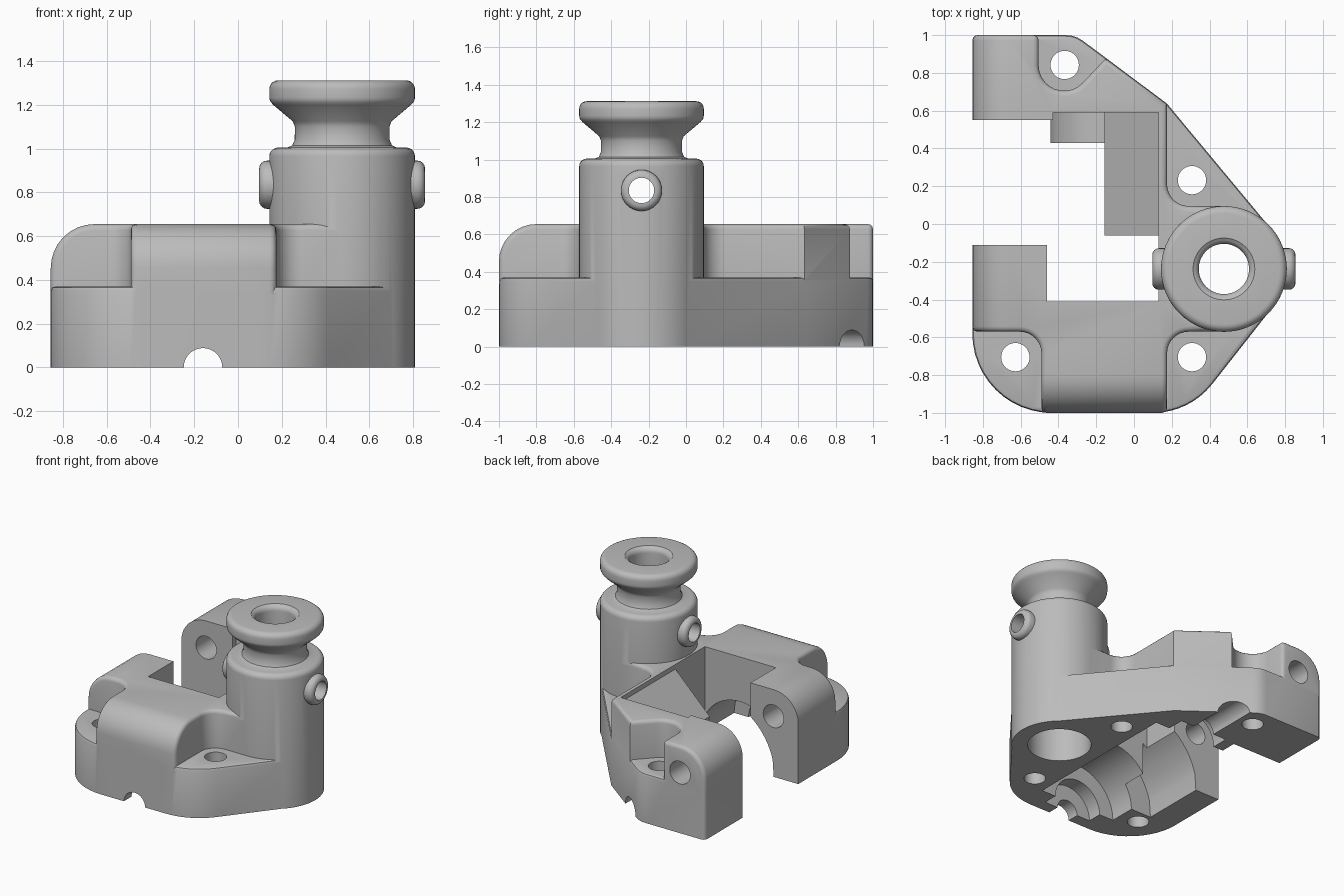
import bpy, bmesh, math
from mathutils import Vector

if "Cube" in bpy.data.objects:
    bpy.data.objects.remove(bpy.data.objects["Cube"])

grey = bpy.data.materials.new("plain grey")
grey.diffuse_color = (0.5, 0.5, 0.5, 1)
grey.use_nodes = True
grey.node_tree.nodes["Principled BSDF"].inputs["Base Color"].default_value = grey.diffuse_color


def arc(cx, cy, r, a0, a1, n=8):
    return [(cx + r * math.cos(math.radians(a0 + (a1 - a0) * i / n)),
             cy + r * math.sin(math.radians(a0 + (a1 - a0) * i / n))) for i in range(n + 1)]


def circle(cx, cy, r, n=40):
    return arc(cx, cy, r, 0, 360, n)[:-1]


def finish(name, bm):
    bmesh.ops.recalc_face_normals(bm, faces=bm.faces[:])
    mesh = bpy.data.meshes.new(name)
    bm.to_mesh(mesh)
    bm.free()
    ob = bpy.data.objects.new(name, mesh)
    mesh.materials.append(grey)
    bpy.context.collection.objects.link(ob)
    return ob


def prism_bm(pts, w0, w1, axis='Z'):
    """Extrude a 2D outline along an axis: XY for Z, XZ for Y, YZ for X."""
    put = {'Z': lambda u, v, w: (u, v, w), 'Y': lambda u, v, w: (u, w, v),
           'X': lambda u, v, w: (w, u, v)}[axis]
    bm = bmesh.new()
    lo = [bm.verts.new(put(u, v, w0)) for u, v in pts]
    hi = [bm.verts.new(put(u, v, w1)) for u, v in pts]
    bm.faces.new(lo)
    bm.faces.new(hi)
    for i in range(len(pts)):
        j = (i + 1) % len(pts)
        bm.faces.new((lo[i], lo[j], hi[j], hi[i]))
    bmesh.ops.recalc_face_normals(bm, faces=bm.faces[:])
    return bm


def prism(name, *args):
    return finish(name, prism_bm(*args))


def lathe(name, profile, origin, axis='Z', n=64):
    """Closed solid of revolution from (radius, height) points."""
    bm = bmesh.new()
    rings = []
    for r, h in profile:
        ring = []
        for i in range(n):
            a = 2 * math.pi * i / n
            c, s = r * math.cos(a), r * math.sin(a)
            p = (c, s, h) if axis == 'Z' else (h, c, s)
            ring.append(bm.verts.new(Vector(p) + Vector(origin)))
        rings.append(ring)
    for a, b in zip(rings, rings[1:]):
        for i in range(n):
            j = (i + 1) % n
            bm.faces.new((a[i], a[j], b[j], b[i]))
    bm.faces.new(rings[0])
    bm.faces.new(rings[-1])
    return finish(name, bm)


def volume(mesh):
    bm = bmesh.new()
    bm.from_mesh(mesh)
    v = bm.calc_volume(signed=True)
    bm.free()
    return v


def combine(target, other, op):
    """Boolean that keeps the first solver result with a plausible volume and extent."""
    before, v0, v1 = target.data.copy(), volume(target.data), volume(other.data)
    low, high = (v0 - v1, v0) if op == 'DIFFERENCE' else (max(v0, v1), v0 + v1)
    floor = min(v.co.z for v in before.vertices) - 0.001
    for solver in ('MANIFOLD', 'EXACT', 'FLOAT'):
        mod = target.modifiers.new(op, 'BOOLEAN')
        mod.operation, mod.solver, mod.object = op, solver, other
        bpy.context.view_layer.objects.active = target
        bpy.ops.object.modifier_apply(modifier=mod.name)
        v = volume(target.data)
        if low - 0.001 < v < high + 0.001 and abs(v - v0) > 1e-6 \
                and min(p.co.z for p in target.data.vertices) > floor:
            break
        target.data = before.copy()
    bpy.data.objects.remove(other)


def bevel(bm, edges, size, seg):
    bmesh.ops.bevel(bm, geom=edges, offset=size, offset_type='OFFSET', segments=seg,
                    profile=0.5, affect='EDGES', clamp_overlap=False)
    bmesh.ops.recalc_face_normals(bm, faces=bm.faces[:])


def inner(v):
    return v.co.x < 0.14 and -0.42 < v.co.y < 0.60


def rim_edges(bm, zmin):
    """Sharp outer edges between a vertical wall and the upper surface."""
    out = []
    for e in bm.edges:
        if len(e.link_faces) != 2 or all(inner(v) for v in e.verts):
            continue
        nz = sorted(abs(f.normal.z) for f in e.link_faces)
        if nz[0] < 0.01 and nz[1] > 0.05 and e.calc_face_angle() > 1.0 \
                and min(v.co.z for v in e.verts) > zmin:
            out.append(e)
    return out


CX, CY, R = 0.476, -0.238, 0.333      # pillar centre and radius
SX = -0.16                            # shaft axis
LX = -0.856                           # left side
TOP = 1.312

# shared inner opening outline
opening = [(LX, 0.55), (-0.43, 0.55), (-0.43, 0.59), (0.13, 0.59), (0.13, -0.41),
           (-0.46, -0.41), (-0.46, -0.11), (LX, -0.11)]

# base flange
outline = (arc(LX + 0.42, -0.58, 0.42, 180, 270, 12) + arc(0.1, -0.6, 0.4, 270, 321.6)
           + arc(CX, CY, R - 0.005, -38.4, 40.3, 12) + [(0.175, 0.637)]
           + arc(-0.36, 0.851, 0.149, 53.1, 90, 3) + arc(LX + 0.03, 0.97, 0.03, 90, 180, 3))
bm = prism_bm(outline + opening, 0, 0.37)
bevel(bm, rim_edges(bm, 0.3), 0.02, 2)
body = finish("bracket_body", bm)

# raised block with posts and bolt pockets
raised = ([(-0.49, -1), (0.175, -1)] + arc(0.29, -0.685, 0.115, 180, 90)
          + [(CX, -0.57), (CX, 0.095)] + arc(0.29, 0.21, 0.115, 270, 180)
          + [(0.175, 0.633), (-0.15, 0.877)] + arc(-0.37, 0.84, 0.135, -45, -180, 10)
          + [(-0.505, 1), (LX, 1)] + opening
          + [(LX, -0.57)] + arc(-0.605, -0.685, 0.115, 90, 0))
bm = prism_bm(raised, 0.335, 0.655)
big = [e for e in bm.edges if all(v.co.z > 0.65 for v in e.verts)
       and (all(v.co.x < LX + 0.005 for v in e.verts)
            or all(v.co.y < -0.995 for v in e.verts))]
bevel(bm, big, 0.2, 8)
corners = [e for e in bm.edges
           if abs(e.verts[0].co.z - e.verts[1].co.z) > 0.1
           and (e.verts[0].co.xy - e.verts[1].co.xy).length < 0.001
           and not inner(e.verts[0])
           and (e.verts[0].co.x < LX + 0.005 or abs(e.verts[0].co.y) > 0.995)]
bevel(bm, list(set(rim_edges(bm, 0.4) + corners)), 0.028, 3)
combine(body, finish("raised_block", bm), 'UNION')

# sloped rib and half-round shaft collar
combine(body, prism("sloped_rib", [(-0.155, 0), (0.17, 0), (0.17, 0.62), (0.13, 0.62),
                                   (-0.155, 0.34)], -0.06, 0.61, 'Y'), 'UNION')
combine(body, prism("shaft_collar", arc(SX, 0, 0.283, 0, 180, 24), 0.43, 0.62, 'Y'), 'UNION')

# pillar with spool-shaped head
spool = ([(R, 0)] + arc(R - 0.04, 0.965, 0.04, 0, 90, 5) + [(0.25, 1.005)]
         + [(0.228, 1.015), (0.217, 1.04), (0.216, 1.1), (0.226, 1.125)]
         + [(0.315, 1.2)] + arc(R - 0.04, 1.235, 0.04, -35, 0, 3)
         + arc(R - 0.04, TOP - 0.04, 0.04, 0, 90, 5))
pillar = lathe("pillar", spool, (CX, CY, 0))

# side port bosses, drilled through
half = 0.379
port = ([(0.03, -half)] + arc(0.075, -half + 0.035, 0.035, -90, 0, 4)
        + arc(0.075, half - 0.035, 0.035, 0, 90, 4) + [(0.03, half)])
combine(pillar, lathe("side_ports", port, (CX, CY, 0.835), 'X', 40), 'UNION')
combine(pillar, prism("port_cutter", circle(CY, 0.835, 0.068), 0, 1, 'X'), 'DIFFERENCE')
combine(body, pillar, 'UNION')

# pillar bore, wide below and narrow with a rounded lip above
bore = ([(0.22, -0.1), (0.22, 0.92), (0.133, 0.97)]
        + arc(0.175, TOP - 0.042, 0.042, 180, 110, 5) + [(0.168, TOP + 0.004), (0.168, 1.4)])
combine(body, lathe("bore_cutter", bore, (CX, CY, 0)), 'DIFFERENCE')

# vertical bolt holes
for x, y in ((-0.628, -0.705), (0.307, -0.705), (0.307, 0.232), (-0.367, 0.842)):
    combine(body, prism("bolt_cutter", circle(x, y, 0.075), -0.1, 0.8), 'DIFFERENCE')

# stepped shaft cavity open at the bottom, with a bearing seat at each end
for r, y0, y1 in ((0.088, -1.1, 1.1), (0.2, -0.91, -0.7), (0.2, 0.4, 0.56), (0.32, -0.8, 0.43)):
    combine(body, prism("shaft_cutter", circle(SX, 0, r, 56), y0, y1, 'Y'), 'DIFFERENCE')

# arched relief under the front post, and the pin hole through both posts
relief = [(-0.425, -0.1)] + arc(SX, 0, 0.5, 122, 165, 10) + [(-0.66, -0.1)]
combine(body, prism("relief_cutter", relief, -0.6, -0.05, 'Y'), 'DIFFERENCE')
combine(body, prism("pin_cutter", circle(-0.65, 0.455, 0.085), -0.45, 1.1, 'Y'), 'DIFFERENCE')

# smooth curved surfaces, keep crisp edges
bpy.ops.object.select_all(action='DESELECT')
body.select_set(True)
bpy.context.view_layer.objects.active = body
bpy.ops.object.shade_smooth_by_angle(angle=math.radians(32))
